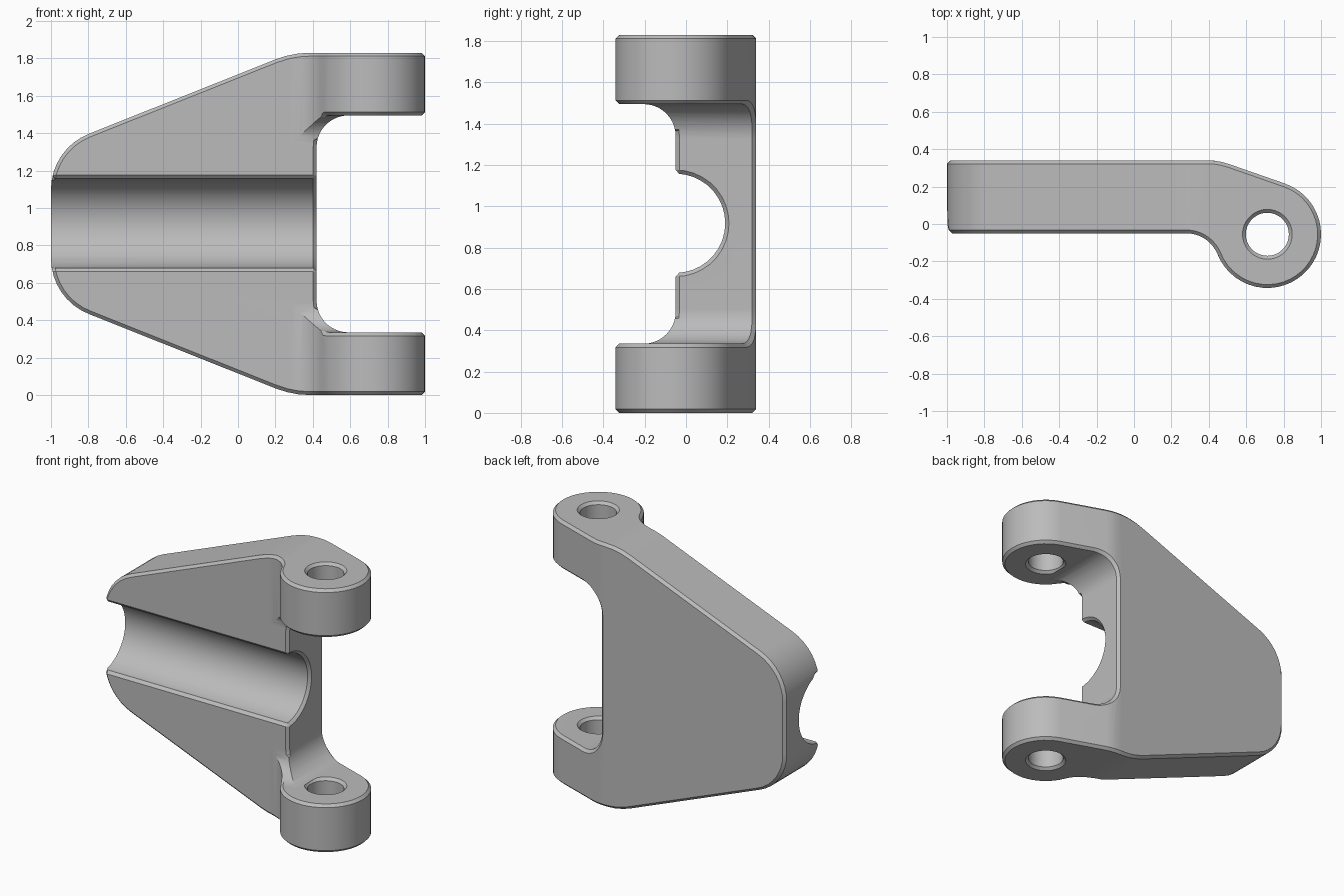
import bpy
import bmesh
from math import cos, sin, tan, radians, ceil
from mathutils import Vector

cube = bpy.data.objects.get("Cube")
if cube:
    bpy.data.objects.remove(cube, do_unlink=True)

HEIGHT, MID = 1.83, 0.915      # overall height and mirror plane
FRONT, BACK = -0.05, 0.34      # plate faces
ARM_LO, ARM_HI = 0.335, 1.495  # inner faces of the two arms
BOSS, BOSS_R = (0.713, -0.055), 0.287
CHAMFER = 0.018


def arc(centre, r, a0, a1, step=8):
    """Points on an arc, angles in degrees."""
    n = max(1, ceil(abs(a1 - a0) / step))
    angles = [radians(a0 + (a1 - a0) * i / n) for i in range(n + 1)]
    return [(centre[0] + r * cos(a), centre[1] + r * sin(a)) for a in angles]


def rounded(corners):
    """Closed outline from (u, v, radius) corners."""
    out = []
    for i, (u, v, r) in enumerate(corners):
        p = Vector((u, v))
        if r == 0:
            out.append((u, v))
            continue
        a = (Vector(corners[i - 1][:2]) - p).normalized()
        b = (Vector(corners[(i + 1) % len(corners)][:2]) - p).normalized()
        half = a.angle(b) / 2
        centre = p + (a + b).normalized() * (r / sin(half))
        start = p + a * (r / tan(half)) - centre
        end = p + b * (r / tan(half)) - centre
        total = start.angle(end)
        n = max(2, ceil(total / radians(9)))
        for k in range(n + 1):
            t = k / n
            q = (start * sin((1 - t) * total) + end * sin(t * total)) / sin(total)
            out.append(tuple(centre + q))
    return out


def prism(name, outline, axis, lo, hi):
    """Extrude a 2D outline along x, y or z."""
    place = {"x": lambda u, v, w: (w, u, v),
             "y": lambda u, v, w: (u, w, v),
             "z": lambda u, v, w: (u, v, w)}[axis]
    bm = bmesh.new()
    rings = [[bm.verts.new(place(round(u, 4), round(v, 4), w)) for u, v in outline]
             for w in (lo, hi)]
    for ring in rings:
        bm.faces.new(ring)
    for i in range(len(outline)):
        bm.faces.new((rings[0][i - 1], rings[0][i], rings[1][i], rings[1][i - 1]))
    bmesh.ops.recalc_face_normals(bm, faces=bm.faces)
    mesh = bpy.data.meshes.new(name)
    bm.to_mesh(mesh)
    bm.free()
    obj = bpy.data.objects.new(name, mesh)
    bpy.context.collection.objects.link(obj)
    return obj


# Side outline: tapered plate with two arms
bracket = prism("hinge_bracket", rounded([
    (1.2, HEIGHT, 0), (0.29, HEIGHT, 0.5), (-1, 1.316, 0.32),
    (-1, HEIGHT - 1.316, 0.32), (0.29, 0, 0.5), (1.2, 0, 0),
    (1.2, ARM_LO, 0), (0.42, ARM_LO, 0.17),
    (0.42, ARM_HI, 0.17), (1.2, ARM_HI, 0)]), "y", -0.6, 0.6)

# Plan outline: flat plate blending into round bosses
plan = [(-1.2, FRONT)]
plan += arc((0.28, FRONT - 0.18), 0.18, 90, 22)
plan += arc(BOSS, BOSS_R, 202, 430.7)[1:]
plan += arc((0.393, BACK - 0.35), 0.35, 70.7, 90)
plan += [(-1.2, BACK)]
plan_block = prism("plan_cutter", plan, "z", -0.2, 2.1)

# Clearance between the bosses, the pipe groove and the pin hole
clearance = prism("clearance_cutter", rounded([
    (-0.6, ARM_LO, 0), (FRONT, ARM_LO, 0.155),
    (FRONT, ARM_HI, 0.155), (-0.6, ARM_HI, 0)]), "x", 0.2, 1.2)
groove = prism("groove_cutter", arc((FRONT, 0.918), 0.24, 0, 360, 10)[:-1], "x", -1.2, 1.2)
pin_hole = prism("pin_hole_cutter", arc(BOSS, 0.115, 0, 360, 10)[:-1], "z", -0.2, 2.1)

cutters = [(plan_block, "INTERSECT"), (clearance, "DIFFERENCE"),
           (groove, "DIFFERENCE"), (pin_hole, "DIFFERENCE")]
for cutter, operation in cutters:
    cutter.hide_render = True
    mod = bracket.modifiers.new(cutter.name, "BOOLEAN")
    mod.object = cutter
    mod.operation = operation
    mod.solver = "EXACT"
depsgraph = bpy.context.evaluated_depsgraph_get()
solid = bpy.data.meshes.new_from_object(bracket.evaluated_get(depsgraph))
bracket.modifiers.clear()
bracket.data = solid
for cutter, operation in cutters:
    bpy.data.objects.remove(cutter, do_unlink=True)


def wants_chamfer(edge):
    """Sharp convex edges, apart from the blended inner corners."""
    if len(edge.link_faces) != 2 or edge.calc_face_angle_signed(0) < 0.6:
        return False
    x, y, z = (edge.verts[0].co + edge.verts[1].co) / 2
    off = abs(z - MID)
    if 0.25 < x < 0.62 and y < FRONT - 0.005 and 0.4 < off < 0.57:
        return False
    return not (x < -0.98 and y < 0.2 and off < 0.235)


# Chamfer the rims, keeping the plain solid if the result is unsound
source = bmesh.new()
source.from_mesh(solid)
bmesh.ops.remove_doubles(source, verts=source.verts, dist=0.001)
bmesh.ops.dissolve_degenerate(source, edges=source.edges, dist=0.0005)
bmesh.ops.dissolve_limit(source, angle_limit=radians(0.5),
                         verts=source.verts, edges=source.edges)
bmesh.ops.recalc_face_normals(source, faces=source.faces)
volume = source.calc_volume()
result = source
for clamp in (False, True):
    bm = source.copy()
    bmesh.ops.bevel(bm, geom=[e for e in bm.edges if wants_chamfer(e)],
                    offset=CHAMFER, offset_type="OFFSET", segments=1,
                    profile=0.5, affect="EDGES", clamp_overlap=clamp)
    inside = all(abs(v.co.x) < 1.005 and abs(v.co.y) < 0.346
                 and -0.005 < v.co.z < HEIGHT + 0.005 for v in bm.verts)
    if inside and 0.94 < bm.calc_volume() / volume < 1.001:
        result = bm
        break
result.to_mesh(solid)

# Single metal colour
grey = bpy.data.materials.new("plain_grey")
grey.use_nodes = True
colour = (0.5, 0.5, 0.5, 1)
grey.diffuse_color = colour
grey.node_tree.nodes["Principled BSDF"].inputs["Base Color"].default_value = colour
solid.materials.clear()
solid.materials.append(grey)
for face in solid.polygons:
    face.material_index = 0

# Smooth rounds with crisp rims
bpy.ops.object.select_all(action="DESELECT")
bracket.select_set(True)
bpy.context.view_layer.objects.active = bracket
bpy.ops.object.shade_smooth_by_angle(angle=radians(25))
weighted = bracket.modifiers.new("flat_faces", "WEIGHTED_NORMAL")
weighted.keep_sharp = True
